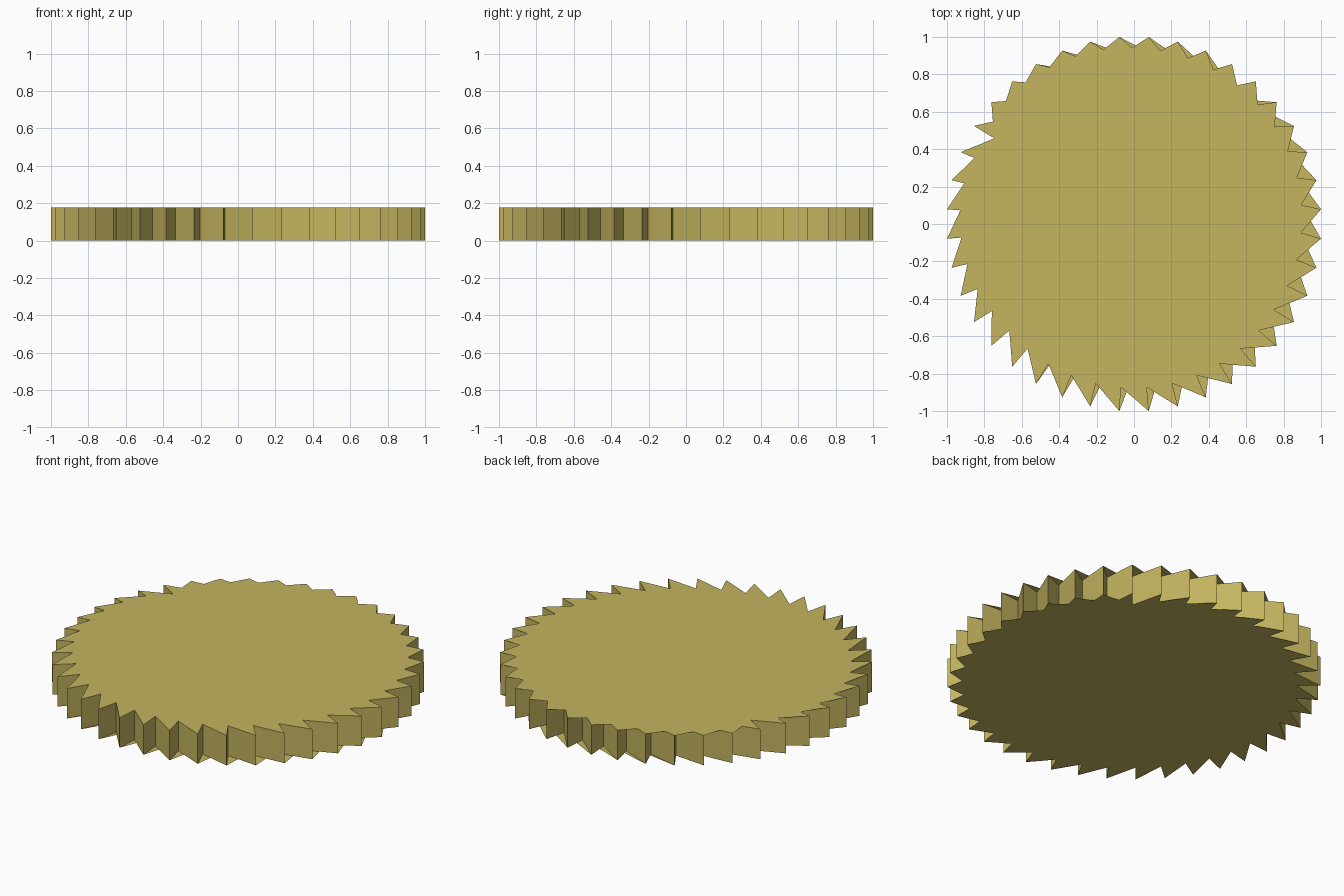
import bpy, bmesh, math

if "Cube" in bpy.data.objects:
    bpy.data.objects.remove(bpy.data.objects["Cube"])

TEETH = 40
TIP_R = 1.003      # tooth tip radius
ROOT_R = 0.876     # tooth root radius
HEIGHT = 0.178

# Single flat colour
mat = bpy.data.materials.new("dull_brass")
mat.diffuse_color = (0.55, 0.46, 0.117, 1.0)
mat.use_nodes = True
mat.node_tree.nodes["Principled BSDF"].inputs["Base Color"].default_value = mat.diffuse_color

# Sawtooth outline: each tip steps straight in to its root, then slants to the next tip
outline = []
for k in range(TEETH):
    a = math.radians((k + 0.5) * 360 / TEETH)
    for r in (TIP_R, ROOT_R):
        outline.append((r * math.cos(a), r * math.sin(a)))
n = len(outline)

bm = bmesh.new()
low = [bm.verts.new((x, y, 0)) for x, y in outline]
top = [bm.verts.new((x, y, HEIGHT)) for x, y in outline]

# Tooth flanks
for i in range(n):
    j = (i + 1) % n
    bm.faces.new((low[i], low[j], top[j], top[i]))


def fan_cap(ring, tooth, flip):
    """Flat cap fanned from one tooth root, so it partly webs some notches."""
    s = 2 * tooth + 1
    for i in range(1, n - 1):
        tri = [ring[s], ring[(s + i) % n], ring[(s + i + 1) % n]]
        bm.faces.new(tri[::-1] if flip else tri)


fan_cap(top, 16, False)   # upper face, fanned from the root at 148.5 degrees
fan_cap(low, 5, True)     # lower face, fanned from the root at 49.5 degrees

mesh = bpy.data.meshes.new("toothed_disc")
bm.to_mesh(mesh)
bm.free()
mesh.materials.append(mat)
disc = bpy.data.objects.new("toothed_disc", mesh)
bpy.context.collection.objects.link(disc)
